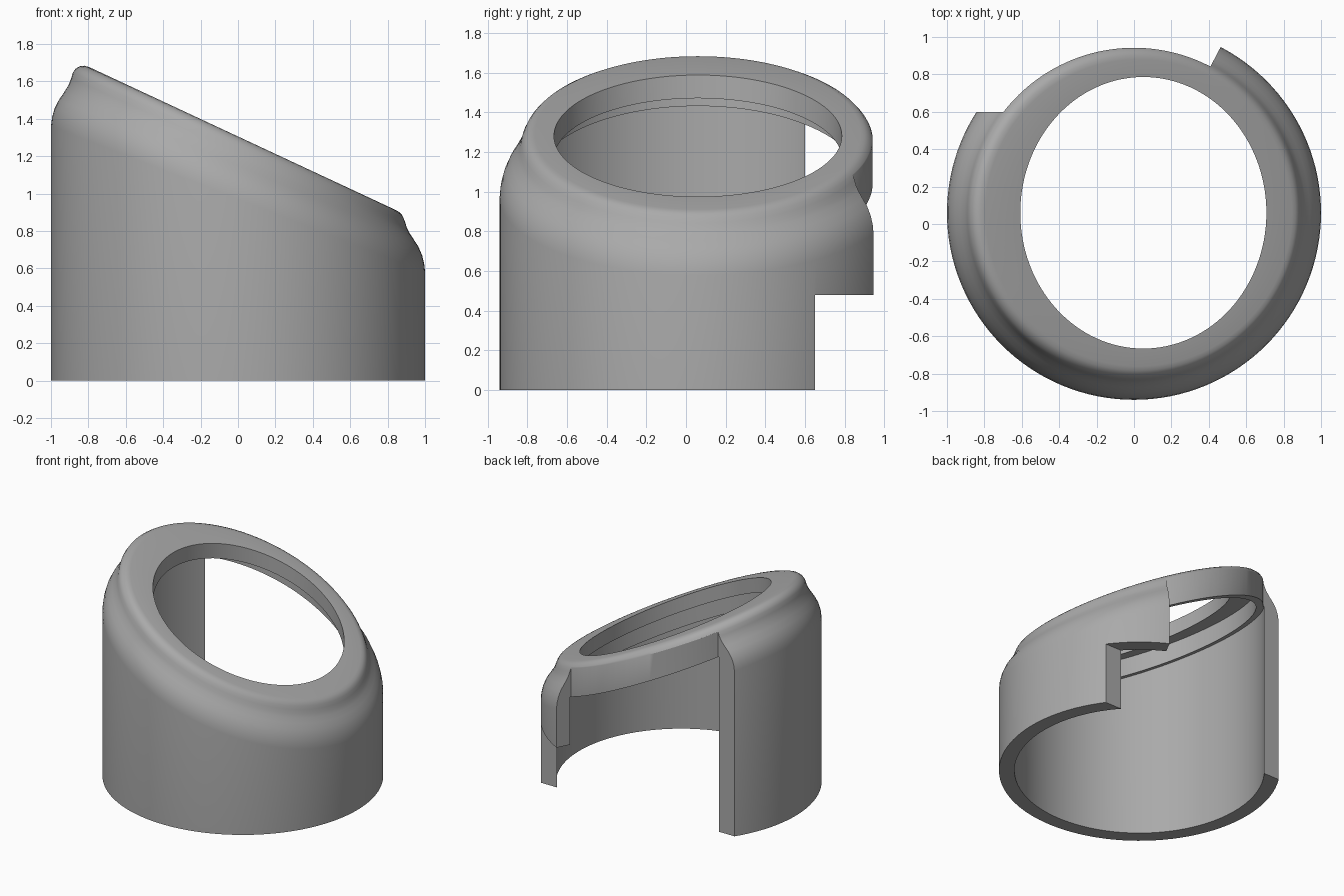
import bpy, bmesh, math

if "Cube" in bpy.data.objects:
    bpy.data.objects.remove(bpy.data.objects["Cube"], do_unlink=True)

SEG = 128
CY = 0.06                       # tube axis offset in y
TILT = math.radians(25)
RIM = 0.882                     # radius of the cap's exposed skirt

grey = bpy.data.materials.new("plain grey")
grey.use_nodes = True
grey.diffuse_color = (0.4, 0.4, 0.4, 1)
grey.node_tree.nodes["Principled BSDF"].inputs["Base Color"].default_value = (0.4, 0.4, 0.4, 1)


def top_z(x, depth=0):
    return 1.305 - math.tan(TILT) * x - depth


def finish(name, bm):
    bmesh.ops.recalc_face_normals(bm, faces=bm.faces)
    mesh = bpy.data.meshes.new(name)
    bm.to_mesh(mesh)
    bm.free()
    mesh.materials.append(grey)
    obj = bpy.data.objects.new(name, mesh)
    bpy.context.collection.objects.link(obj)
    return obj


def prism(name, outline, z0, z1):
    bm = bmesh.new()
    face = bm.faces.new([bm.verts.new((x, y, z0)) for x, y in outline])
    up = bmesh.ops.extrude_face_region(bm, geom=[face])["geom"]
    bmesh.ops.translate(bm, vec=(0, 0, z1 - z0),
                        verts=[v for v in up if isinstance(v, bmesh.types.BMVert)])
    obj = finish(name, bm)
    obj.hide_render = True
    return obj


# Shoulder profile (radius, depth below tilted top): high side and low side
HIGH = [(1, .411), (.994, .36), (.98, .305), (.957, .25), (.93, .198), (.905, .145),
        (.892, .105), (.883, .07), (.868, .042), (.845, .018), (.822, .005), (.795, 0)]
LOW = [(1, .259), (.996, .22), (.985, .178), (.965, .14), (.94, .113), (.918, .09),
       (.904, .07), (.895, .046), (.886, .024), (.876, .01), (.863, .003), (.845, 0)]


def section(a):
    """Closed wall section at one angle around the tube."""
    c, s = math.cos(a), math.sin(a)
    w = (1 + c) / 2
    pts = [(c, CY + s, 0)]
    for (r0, d0), (r1, d1) in zip(HIGH, LOW):
        r, d = r0 + (r1 - r0) * w, d0 + (d1 - d0) * w
        pts.append((r * c, CY + r * s, top_z(r * c, d)))
    # Round hole in the tilted top
    hx, hy = 0.05 + 0.726 * math.cos(TILT) * c, CY + 0.726 * s
    pts += [(hx, hy, top_z(hx)), (hx, hy, top_z(hx, .117))]
    # Recess under the lip, then the inner wall
    for r, d in ((.83, .117), (.83, .26), (.89, .26)):
        pts.append((r * c, CY + r * s, top_z(r * c, d)))
    pts.append((.89 * c, CY + .89 * s, 0))
    return pts


# Body swept around the axis
bm = bmesh.new()
rings = [[bm.verts.new(p) for p in section(math.tau * i / SEG)] for i in range(SEG)]
for i, ring in enumerate(rings):
    nxt = rings[(i + 1) % SEG]
    for j in range(len(ring)):
        k = (j + 1) % len(ring)
        bm.faces.new((ring[j], nxt[j], nxt[k], ring[k]))
body = finish("tilted_collar", bm)

# Rear gap: leaves the cap's skirt, removes the wall outside it
a0 = math.radians(62.4)
a1 = math.pi - math.asin((0.6 - CY) / RIM)
arc = [(RIM * math.cos(a), CY + RIM * math.sin(a))
       for a in (a0 + (a1 - a0) * i / 40 for i in range(41))]
outer = [(-2, 0.6), (-2, 2), (2 * math.cos(a0), CY + 2 * math.sin(a0))]
gap = prism("gap_cutter", arc + outer, -0.5, 2.5)

# Square notch in the lower edge beside the gap
notch = prism("notch_cutter", [(0.1, 0.65), (1.5, 0.65), (1.5, 1.5), (0.1, 1.5)], -0.4, 0.48)

bpy.ops.object.select_all(action="DESELECT")
bpy.context.view_layer.objects.active = body
body.select_set(True)
for cutter in (gap, notch):
    mod = body.modifiers.new(cutter.name, "BOOLEAN")
    mod.operation = "DIFFERENCE"
    mod.solver = "EXACT"
    mod.object = cutter
    bpy.ops.object.modifier_apply(modifier=mod.name)
    bpy.data.objects.remove(cutter, do_unlink=True)

bpy.ops.object.shade_smooth_by_angle(angle=math.radians(30))
